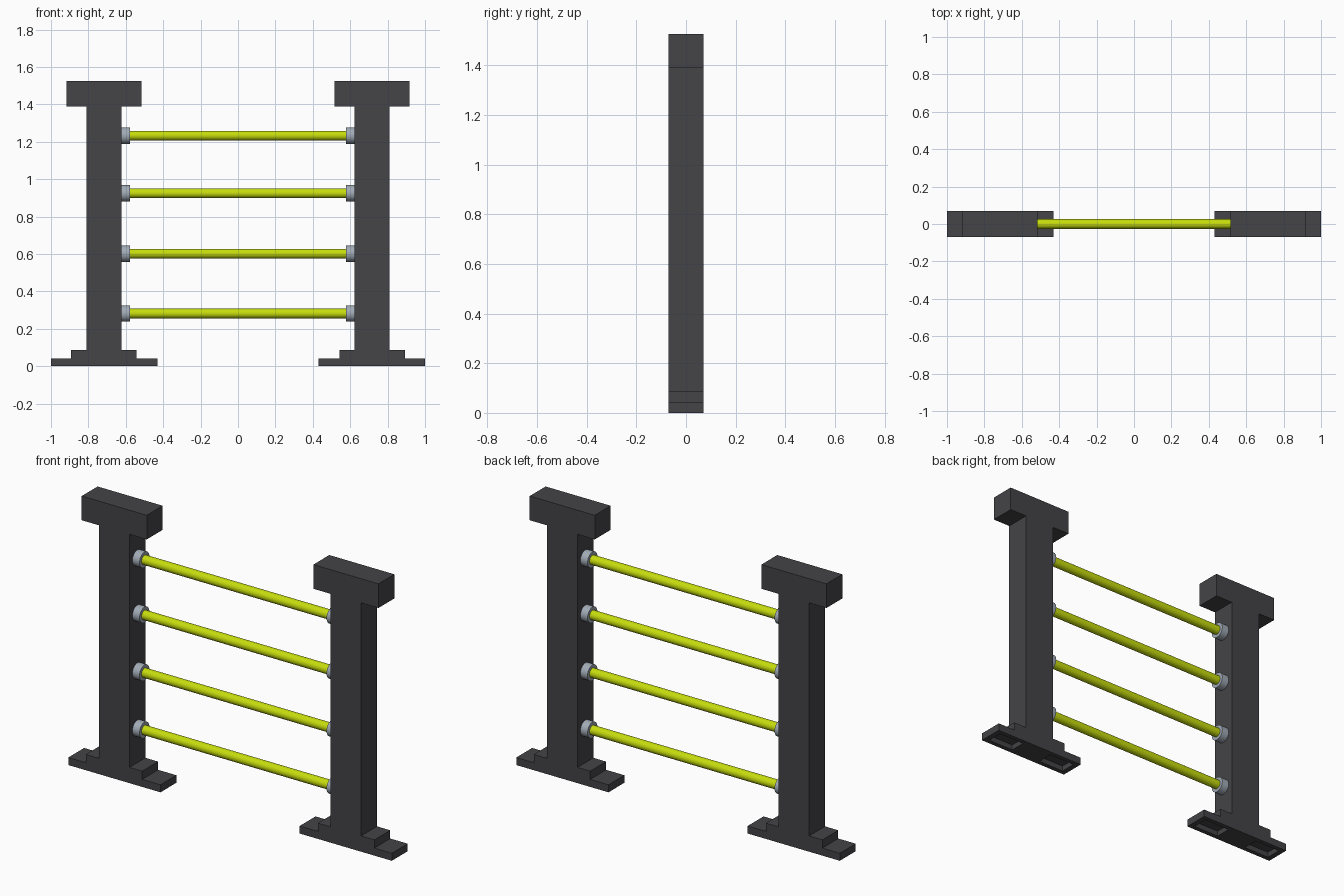
import bpy, bmesh, math
from mathutils import Matrix

if "Cube" in bpy.data.objects:
    bpy.data.objects.remove(bpy.data.objects["Cube"])


def material(name, rgb):
    m = bpy.data.materials.new(name)
    m.diffuse_color = (*rgb, 1)
    m.use_nodes = True
    m.node_tree.nodes["Principled BSDF"].inputs["Base Color"].default_value = m.diffuse_color
    return m


DARK = material("charcoal", (0.058, 0.057, 0.062))
LIME = material("lime_yellow", (0.57, 0.72, 0.004))
STEEL = material("pale_steel", (0.36, 0.41, 0.47))
D = 0.07  # half depth of the posts


def add_object(name, bm, mat):
    bmesh.ops.recalc_face_normals(bm, faces=bm.faces[:])
    me = bpy.data.meshes.new(name)
    bm.to_mesh(me)
    bm.free()
    me.materials.append(mat)
    ob = bpy.data.objects.new(name, me)
    bpy.context.collection.objects.link(ob)
    return ob


def box(name, x0, x1, y0, y1, z0, z1, mat):
    bm = bmesh.new()
    bmesh.ops.create_cube(bm, size=1)
    for v in bm.verts:
        v.co.x = x0 if v.co.x < 0 else x1
        v.co.y = y0 if v.co.y < 0 else y1
        v.co.z = z0 if v.co.z < 0 else z1
    return add_object(name, bm, mat)


def rod(name, x0, x1, z, r, mat):
    bm = bmesh.new()
    mtx = Matrix.Translation(((x0 + x1) / 2, 0, z)) @ Matrix.Rotation(math.pi / 2, 4, 'Y')
    bmesh.ops.create_cone(bm, cap_ends=True, segments=24, radius1=r, radius2=r,
                          depth=abs(x1 - x0), matrix=mtx)
    for f in bm.faces:
        f.smooth = len(f.verts) == 4
    for e in bm.edges:
        e.smooth = all(len(f.verts) == 4 for f in e.link_faces)
    return add_object(name, bm, mat)


# post outline: stepped foot, shaft and cap (x mirrored by side)
OUTLINE = [(1.0, 0), (1.0, 0.042), (0.892, 0.042), (0.892, 0.088), (0.81, 0.088),
           (0.81, 1.39), (0.917, 1.39), (0.917, 1.525), (0.515, 1.525), (0.515, 1.39),
           (0.622, 1.39), (0.622, 0.088), (0.543, 0.088), (0.543, 0.042),
           (0.43, 0.042), (0.43, 0)]

for side, label in ((-1, "left"), (1, "right")):
    bm = bmesh.new()
    face = bm.faces.new([bm.verts.new((side * x, -D, z)) for x, z in OUTLINE])
    ext = bmesh.ops.extrude_face_region(bm, geom=[face])
    moved = [g for g in ext["geom"] if isinstance(g, bmesh.types.BMVert)]
    bmesh.ops.translate(bm, verts=moved, vec=(0, 2 * D, 0))
    post = add_object(label + "_post", bm, DARK)

    # hollow pockets under both ends of the foot
    for end, (a, b) in {"outer": (0.81, 0.97), "inner": (0.46, 0.62)}.items():
        x0, x1 = sorted((side * a, side * b))
        cutter = box(f"{label}_{end}_pocket_cutter", x0, x1, -0.045, 0.045, -0.05, 0.03, DARK)
        cutter.hide_render = True
        cutter.hide_viewport = True
        mod = post.modifiers.new(end + "_pocket", 'BOOLEAN')
        mod.operation = 'DIFFERENCE'
        mod.solver = 'EXACT'
        mod.object = cutter

# crossbars with a collar at each post
for i, z in enumerate((0.282, 0.602, 0.925, 1.233), 1):
    rod(f"crossbar_{i}", -0.621, 0.621, z, 0.026, LIME)
    for side, label in ((-1, "left"), (1, "right")):
        rod(f"{label}_collar_{i}", side * 0.578, side * 0.623, z, 0.044, STEEL)
